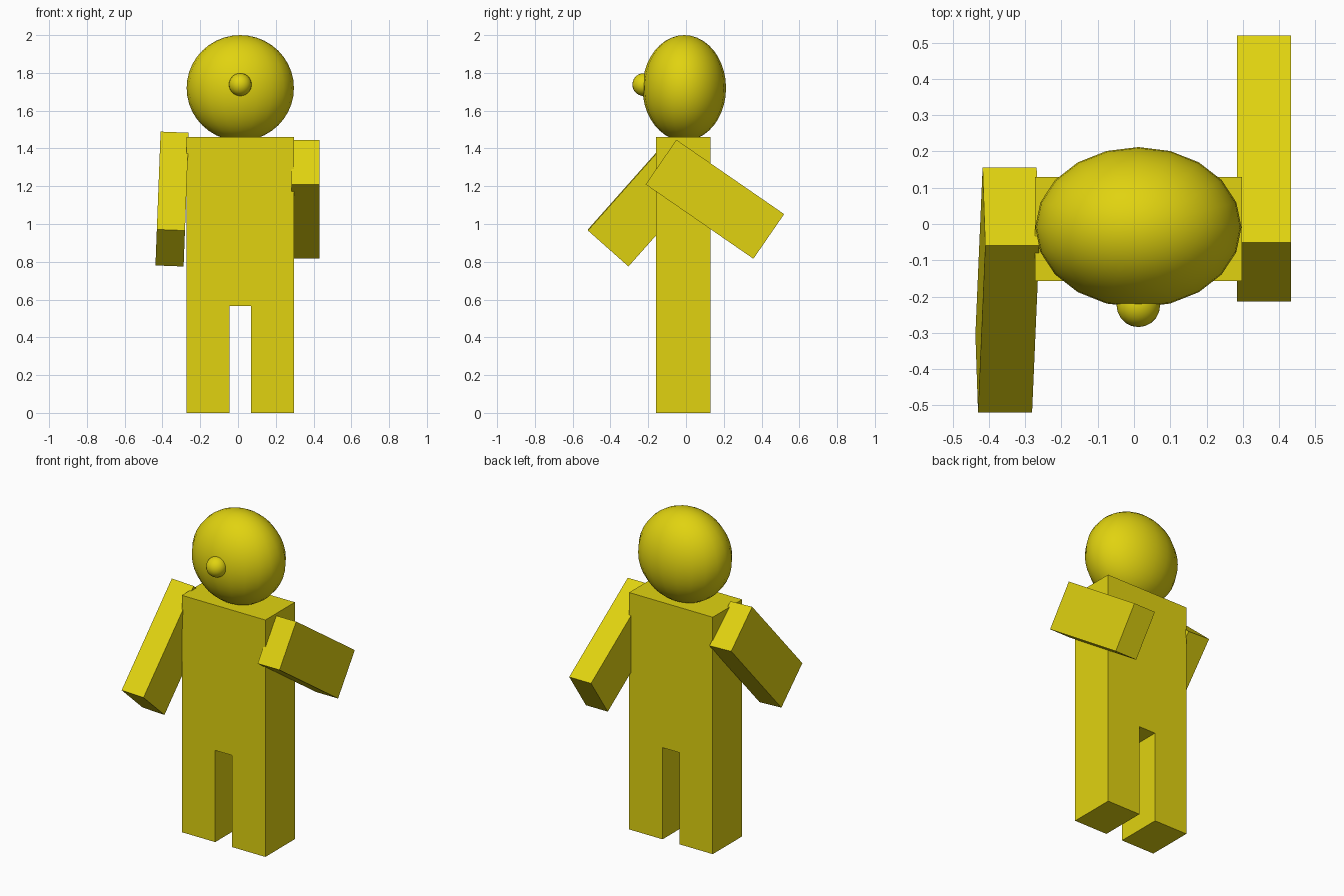
import bpy
from math import radians

if "Cube" in bpy.data.objects:
    bpy.data.objects.remove(bpy.data.objects["Cube"])

yellow = bpy.data.materials.new("yellow")
yellow.diffuse_color = (0.75, 0.65, 0.005, 1)
yellow.use_nodes = True
yellow.node_tree.nodes["Principled BSDF"].inputs["Base Color"].default_value = yellow.diffuse_color


def finish(name, size, rot=(0, 0, 0)):
    ob = bpy.context.object
    ob.name = name
    ob.scale = size
    ob.rotation_euler = [radians(a) for a in rot]
    ob.data.materials.append(yellow)
    bpy.ops.object.transform_apply(location=False, rotation=False, scale=True)
    return ob


def box(name, center, size, rot=(0, 0, 0)):
    bpy.ops.mesh.primitive_cube_add(size=1, location=center)
    return finish(name, size, rot)


def ball(name, center, radii, segments, rings):
    bpy.ops.mesh.primitive_uv_sphere_add(
        segments=segments, ring_count=rings, radius=1, location=center)
    ob = finish(name, radii)
    bpy.ops.object.shade_smooth()
    return ob


# Torso and legs share the same depth
MID_X, MID_Y, DEPTH, HIP = 0.012, -0.014, 0.287, 0.565
box("torso", (MID_X, MID_Y, (HIP + 1.46) / 2), (0.57, DEPTH, 1.46 - HIP))
for side, label in ((-1, "right"), (1, "left")):
    box(label + "_leg", (MID_X + side * 0.171, MID_Y, HIP / 2),
        (0.228, DEPTH, HIP))

# Arms: one swung forward and slightly out, one swung back
ARM = (0.149, 0.287, 0.693)
box("right_arm", (-0.349, -0.182, 1.132), ARM, (-41.6, 2.2, 0))
box("left_arm", (0.358, 0.153, 1.131), ARM, (55.4, 0, 0))

# Head and nose
ball("head", (MID_X, -0.009, 1.72), (0.284, 0.221, 0.28), 20, 20)
ball("nose", (MID_X, -0.224, 1.738), (0.06, 0.06, 0.06), 20, 20)
